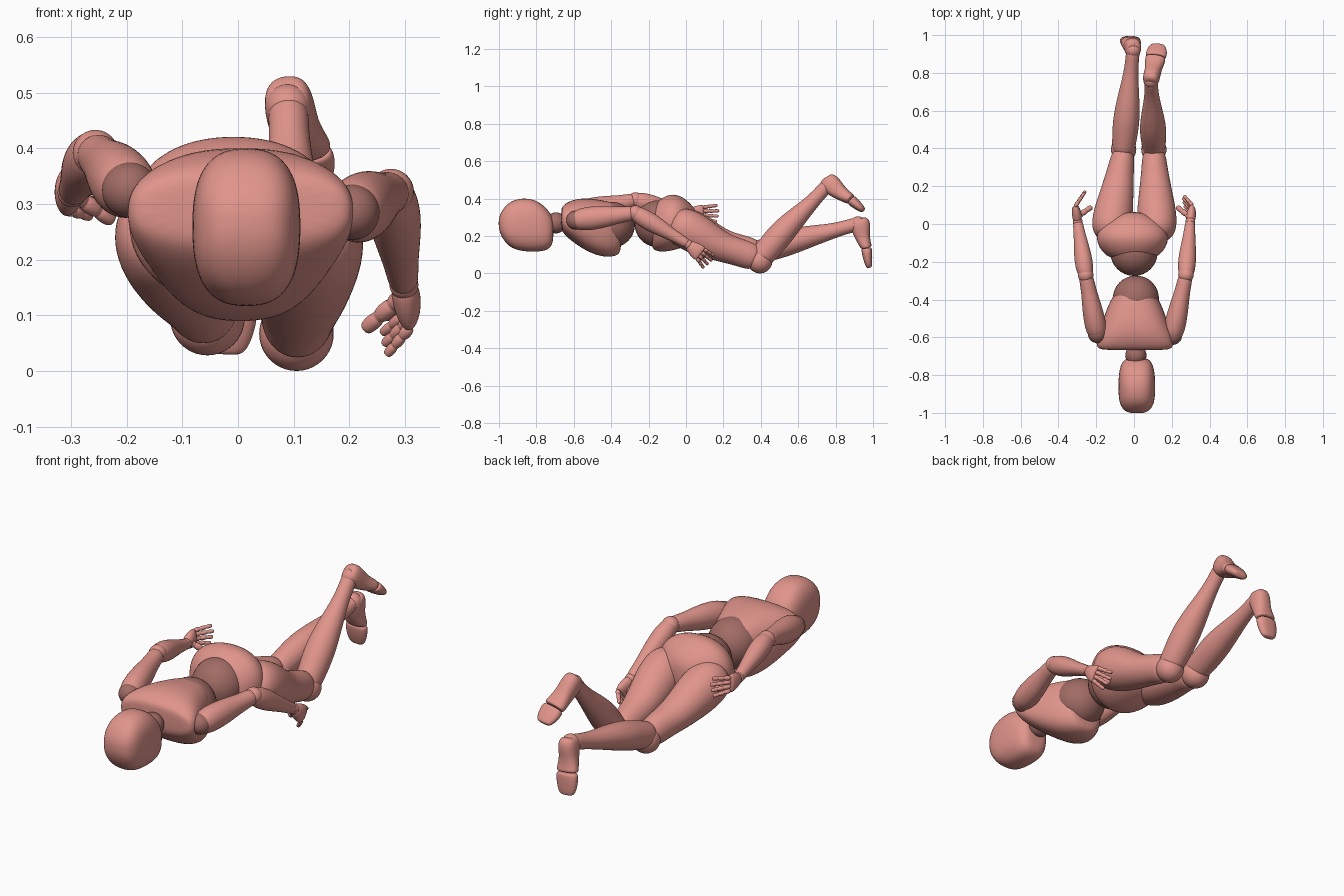
import bpy, bmesh, math
from mathutils import Vector as V


def material(name, rgb):
    m = bpy.data.materials.new(name)
    m.diffuse_color = (*rgb, 1)
    return m


SKIN = material("skin", (0.75, 0.30, 0.26))
JOINT = material("joint", (0.36, 0.15, 0.13))


def finish(name, bm, mat, levels=0):
    bmesh.ops.recalc_face_normals(bm, faces=bm.faces)
    me = bpy.data.meshes.new(name)
    bm.to_mesh(me)
    bm.free()
    for p in me.polygons:
        p.use_smooth = True
    me.materials.append(mat)
    ob = bpy.data.objects.new(name, me)
    bpy.context.collection.objects.link(ob)
    if levels:
        ob.modifiers.new("smooth", 'SUBSURF').levels = levels
        ob.modifiers["smooth"].render_levels = levels
    return ob


def ball(name, c, r, mat=SKIN):
    bm = bmesh.new()
    bmesh.ops.create_uvsphere(bm, u_segments=32, v_segments=20, radius=r)
    bmesh.ops.translate(bm, vec=V(c), verts=bm.verts)
    finish(name, bm, mat)


def limb(name, a, b, profile, n=16, e=2.0, mat=SKIN, levels=2):
    """Loft from a to b; profile rows: t, half width, half depth, depth offset."""
    a, b = V(a), V(b)
    d = (b - a).normalized()
    u = V((1, 0, 0))
    u = (u - d * u.dot(d)).normalized()
    v = u.cross(d)
    bm = bmesh.new()
    rings = []
    for t, ru, rv, off in profile:
        c = a.lerp(b, t) + v * off
        ring = []
        for i in range(n):
            w = 2 * math.pi * (i + 0.5) / n
            cw, sw = math.cos(w), math.sin(w)
            p = u * ru * math.copysign(abs(cw) ** (2 / e), cw)
            q = v * rv * math.copysign(abs(sw) ** (2 / e), sw)
            ring.append(bm.verts.new(c + p + q))
        rings.append(ring)
    for r, s in zip(rings, rings[1:]):
        for i in range(n):
            j = (i + 1) % n
            bm.faces.new((r[i], r[j], s[j], s[i]))
    bm.faces.new(rings[0])
    bm.faces.new(rings[-1])
    return finish(name, bm, mat, levels)


def body(name, x, rows, e):
    """Loft along y; rows: y, bottom z, top z, half width."""
    prof = [(y, rx, (z1 - z0) / 2, (z0 + z1) / 2) for y, z0, z1, rx in rows]
    limb(name, (x, 0, 0), (x, 1, 0), prof, 20, e)


# head and torso, lying face down with the crown towards -y
body("head", 0.015, [(-1.002, .25, .285, .03), (-.992, .205, .325, .065), (-.96, .155, .37, .088),
                     (-.92, .127, .395, .097), (-.86, .115, .405, .099), (-.80, .114, .393, .097),
                     (-.75, .12, .355, .088), (-.72, .14, .315, .07), (-.708, .185, .28, .045)], 2.6)
ball("neck", (.01, -.695, .27), .056, JOINT)
body("chest", .005, [(-.668, .25, .34, .16), (-.66, .215, .365, .205), (-.61, .17, .395, .208),
                     (-.54, .122, .405, .182), (-.47, .092, .396, .158), (-.41, .085, .385, .134),
                     (-.36, .095, .37, .102), (-.345, .13, .345, .075)], 2.6)
ball("upper_abdomen", (.01, -.395, .26), .122, JOINT)
ball("lower_abdomen", (0, -.15, .265), .125, JOINT)
body("pelvis", -.008, [(-.185, .15, .335, .09), (-.175, .125, .365, .13), (-.14, .112, .40, .17),
                       (-.08, .118, .43, .198), (-.02, .135, .414, .18), (.03, .16, .37, .125),
                       (.065, .2, .32, .05)], 2.2)

THIGH = [(-.05, .05, .06, 0), (0, .088, .092, 0), (.12, .108, .112, 0), (.3, .106, .11, -.005),
         (.5, .092, .09, -.014), (.65, .082, .078, -.014), (.8, .071, .076, -.004), (.95, .065, .074, 0),
         (1, .05, .055, 0)]
SHIN = [(-.06, .04, .045, 0), (-.03, .062, .064, 0), (.08, .066, .068, 0), (.28, .074, .073, .006),
        (.5, .061, .06, .006), (.72, .042, .042, 0), (.88, .036, .037, 0), (.97, .038, .039, 0),
        (1, .03, .03, 0)]
FOOT = [(-.2, .025, .03, .01), (-.12, .042, .05, .012), (.15, .046, .055, .01), (.5, .044, .042, .005),
        (.8, .053, .034, .008), (.97, .056, .031, .012), (1, .045, .024, .012)]
TOES = [(0, .045, .024, .012), (.05, .057, .03, .012), (.5, .056, .026, .012), (.9, .043, .018, .014),
        (1, .028, .012, .014)]
UPPER_ARM = [(-.16, .03, .03, 0), (-.12, .052, .052, 0), (.08, .06, .066, 0), (.4, .053, .061, 0),
             (.7, .041, .044, 0), (.95, .04, .04, 0), (1, .03, .03, 0)]
FOREARM = [(-.03, .025, .028, 0), (0, .041, .043, 0), (.2, .05, .053, 0), (.45, .045, .046, 0),
           (.75, .032, .031, 0), (.97, .028, .028, 0), (1, .02, .02, 0)]
PALM = [(0, .016, .02, 0), (.08, .024, .028, 0), (.5, .027, .042, 0), (.92, .021, .046, 0), (1, .012, .038, 0)]


def leg(side, hip, knee, ankle, ball_of_foot, toe):
    limb(side + "_thigh", hip, V(knee) - V((0, .015, -.01)), THIGH)
    ball(side + "_knee", knee, .067)
    limb(side + "_shin", V(knee) + V((0, .01, .025)), ankle, SHIN)
    ball(side + "_ankle", ankle, .04)
    limb(side + "_foot", ankle, ball_of_foot, FOOT, e=2.4)
    limb(side + "_toes", ball_of_foot, toe, TOES, e=2.4)


leg("left", (.125, -.06, .265), (.105, .395, .067), (.09, .76, .475), (.115, .875, .385), (.128, .94, .325))
leg("right", (-.13, -.06, .265), (-.055, .395, .095), (-.005, .92, .265), (-.018, .953, .135), (-.026, .965, .028))


def finger(name, a, b, r):
    prof = [(-.04, r * .6, r * .6, 0)]
    for k in range(3):
        prof += [(k / 3 + f, r * s * (1 - k * .08), r * s * (1 - k * .08), 0)
                 for f, s in ((.02, 1), (.16, 1.08), (.29, .95), (.333, .7))]
    limb(name, a, b, prof, 8, levels=1)


def arm(side, shoulder, elbow, wrist, knuckle, tip, thumb):
    s, el, w, k, t = map(V, (shoulder, elbow, wrist, knuckle, tip))
    ball(side + "_shoulder", s, .05, JOINT)
    limb(side + "_upper_arm", s.lerp(el, .1), el, UPPER_ARM)
    ball(side + "_elbow", el, .041)
    limb(side + "_forearm", el, w, FOREARM)
    ball(side + "_wrist", w, .026)
    limb(side + "_palm", w, k, PALM)
    # fingers fan out across the palm
    d = (k - w).normalized()
    across = V((1, 0, 0)).cross(d).normalized()
    for i in range(4):
        o = i - 1.5
        reach = 1 - .1 * abs(o - .3)
        base = k + across * o * .021
        finger(f"{side}_finger_{i + 1}", base, base + (t - k) * reach + across * o * .008, .0115)
    finger(side + "_thumb", w.lerp(k, .3), thumb, .018)


arm("left", (.205, -.59, .285), (.275, -.27, .322), (.298, .012, .155), (.308, .08, .102),
    (.258, .13, .055), (.228, .09, .075))
arm("right", (-.195, -.58, .325), (-.256, -.27, .392), (-.298, .012, .32), (-.31, .095, .322),
    (-.255, .178, .32), (-.225, .09, .27))
